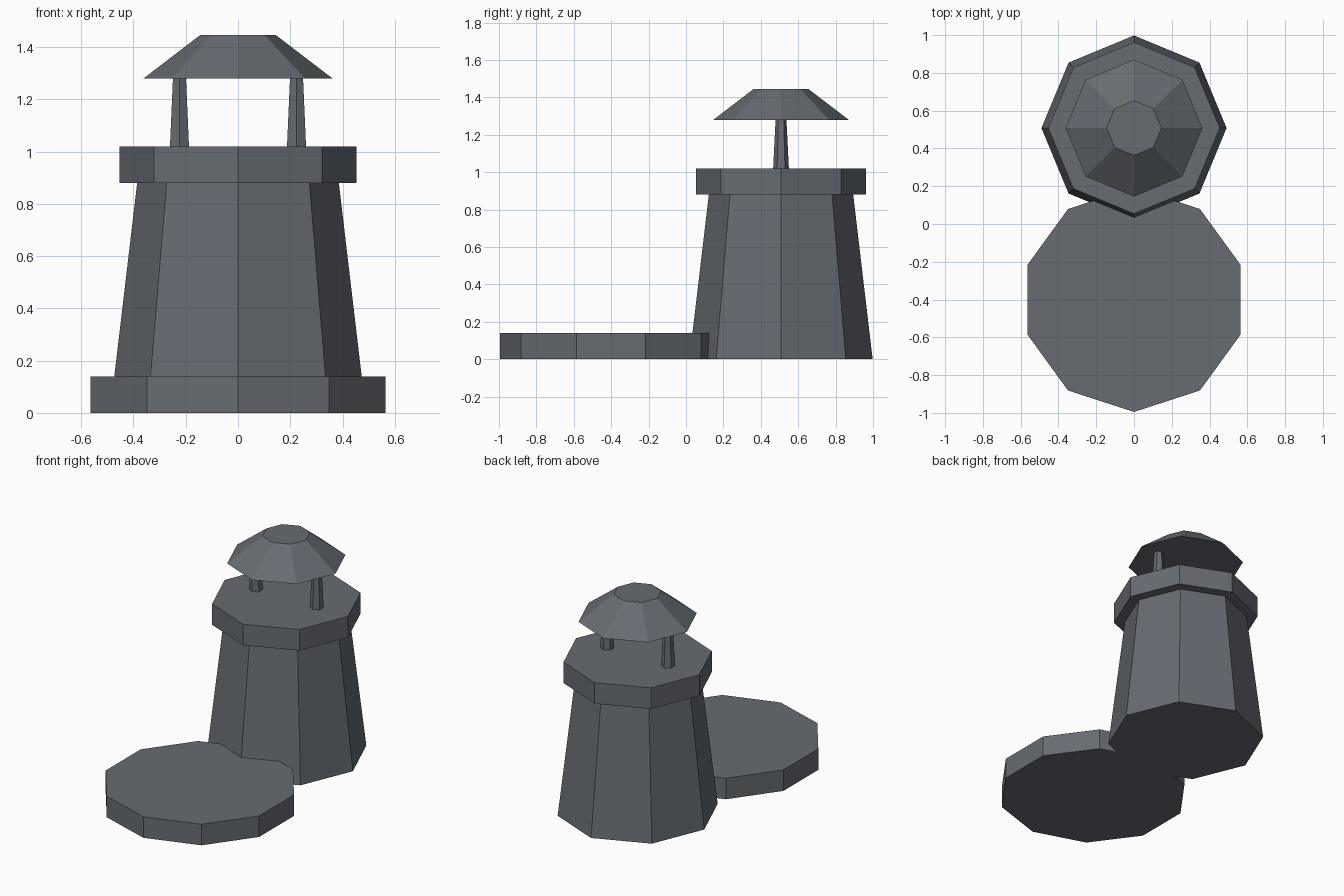
import bpy
import math

if "Cube" in bpy.data.objects:
    bpy.data.objects.remove(bpy.data.objects["Cube"])

# Single slate colour
slate = bpy.data.materials.new("slate_grey")
slate.diffuse_color = (0.135, 0.15, 0.17, 1.0)
slate.use_nodes = True
slate.node_tree.nodes["Principled BSDF"].inputs["Base Color"].default_value = slate.diffuse_color

TOWER_Y = 0.508


def frustum(name, sides, r_bottom, r_top, z0, z1, x=0.0, y=0.0):
    """Flat-sided tapered prism with one corner pointing to the front."""
    bottom, top = [], []
    for i in range(sides):
        a = -math.pi / 2 + 2 * math.pi * i / sides
        c, s = math.cos(a), math.sin(a)
        bottom.append((r_bottom * c, r_bottom * s, z0))
        top.append((r_top * c, r_top * s, z1))
    faces = [tuple(reversed(range(sides))), tuple(range(sides, 2 * sides))]
    for i in range(sides):
        j = (i + 1) % sides
        faces.append((i, j, j + sides, i + sides))
    mesh = bpy.data.meshes.new(name)
    mesh.from_pydata(bottom + top, [], faces)
    mesh.materials.append(slate)
    obj = bpy.data.objects.new(name, mesh)
    obj.location = (x, y, 0)
    bpy.context.collection.objects.link(obj)
    return obj


# Ten-sided landing slab in front of the tower
frustum("landing_slab", 10, 0.594, 0.594, 0.0, 0.14, y=-0.401)

# Tapered octagonal tower and its overhanging gallery
frustum("tower", 8, 0.49, 0.386, 0.0, 0.88, y=TOWER_Y)
frustum("gallery", 8, 0.454, 0.454, 0.88, 1.02, y=TOWER_Y)

# Two tapered hexagonal posts
for side, label in ((-1, "left"), (1, "right")):
    frustum("roof_post_" + label, 6, 0.042, 0.029, 1.02, 1.28,
            x=side * 0.224, y=TOWER_Y)

# Octagonal roof with a flat top
frustum("roof", 8, 0.362, 0.145, 1.28, 1.446, y=TOWER_Y)
